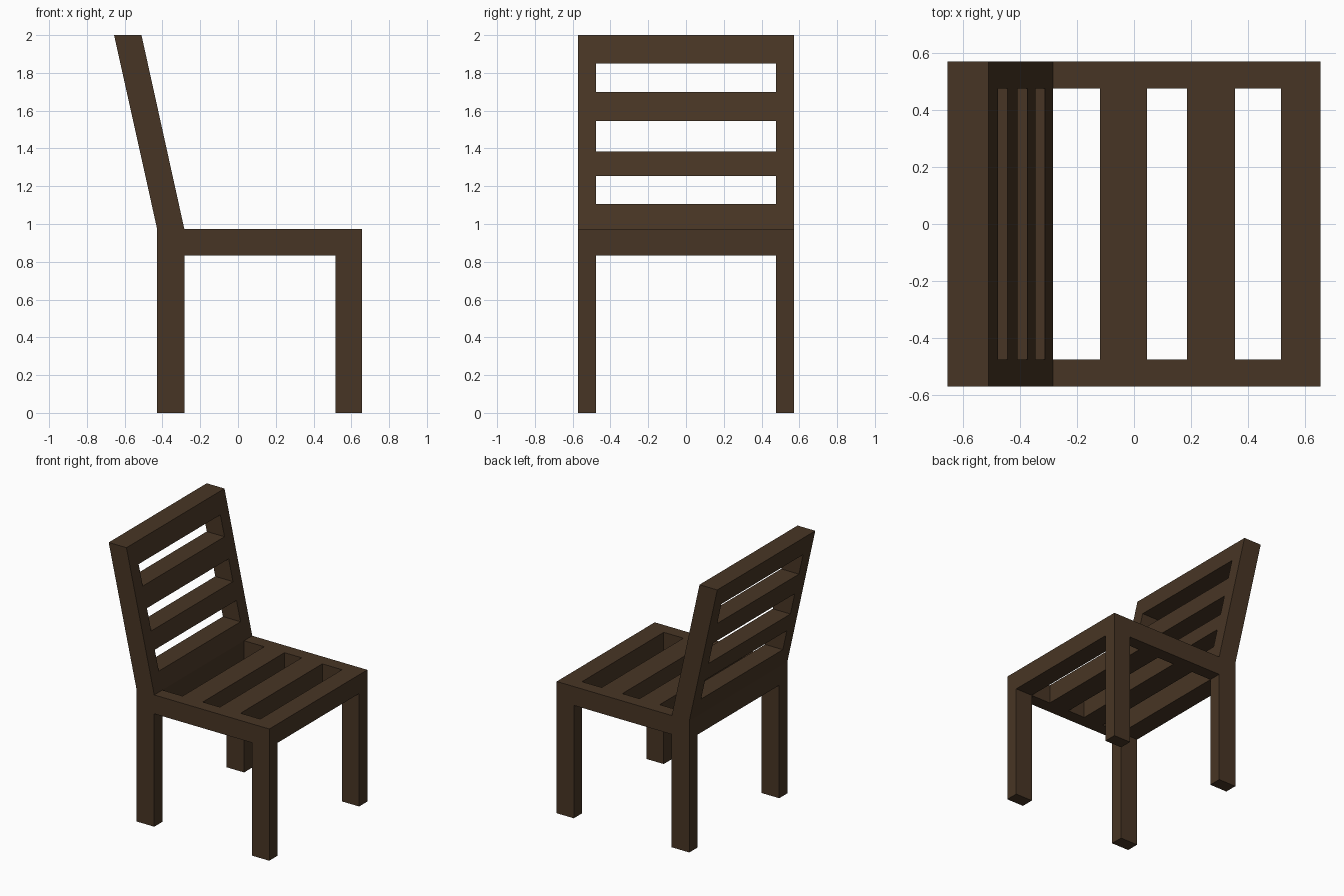
import bpy, bmesh

if "Cube" in bpy.data.objects:
    bpy.data.objects.remove(bpy.data.objects["Cube"])

# Key dimensions
OUT, INN = 0.572, 0.477            # outer and inner y of the side frames
SEAT_LO, SEAT_HI, TOP = 0.834, 0.973, 2.0
BACK, BACK_IN = -0.428, -0.284     # back leg x range
FRONT_IN, FRONT = 0.516, 0.656     # front leg x range
TOP_BACK, TOP_FRONT = -0.656, -0.511

wood = bpy.data.materials.new("dark brown wood")
wood.diffuse_color = (0.064, 0.036, 0.018, 1)
wood.use_nodes = True
wood.node_tree.nodes["Principled BSDF"].inputs["Base Color"].default_value = wood.diffuse_color


def prism(name, profile, y0, y1):
    """Extrude an x-z profile from y0 to y1."""
    bm = bmesh.new()
    face = bm.faces.new([bm.verts.new((x, y0, z)) for x, z in profile])
    ext = bmesh.ops.extrude_face_region(bm, geom=[face])
    moved = [v for v in ext["geom"] if isinstance(v, bmesh.types.BMVert)]
    bmesh.ops.translate(bm, verts=moved, vec=(0, y1 - y0, 0))
    bmesh.ops.recalc_face_normals(bm, faces=bm.faces)
    mesh = bpy.data.meshes.new(name)
    bm.to_mesh(mesh)
    bm.free()
    mesh.materials.append(wood)
    obj = bpy.data.objects.new(name, mesh)
    bpy.context.collection.objects.link(obj)
    return obj


def lean(z):
    """Back and front x of the leaning backrest at height z."""
    t = (z - SEAT_HI) / (TOP - SEAT_HI)
    return BACK + t * (TOP_BACK - BACK), BACK_IN + t * (TOP_FRONT - BACK_IN)


# Side frames: legs, seat rail and leaning back post in one profile
side = [(BACK, 0), (BACK_IN, 0), (BACK_IN, SEAT_LO), (FRONT_IN, SEAT_LO),
        (FRONT_IN, 0), (FRONT, 0), (FRONT, SEAT_HI), (BACK_IN, SEAT_HI),
        (TOP_FRONT, TOP), (TOP_BACK, TOP), (BACK, SEAT_HI)]
prism("right_side_frame", side, -OUT, -INN)
prism("left_side_frame", side, INN, OUT)

# Seat slats
for i, (a, b) in enumerate([(BACK, BACK_IN), (-0.119, 0.046),
                            (0.186, 0.355), (FRONT_IN, FRONT)]):
    prism(f"seat_slat_{i + 1}", [(a, SEAT_LO), (b, SEAT_LO), (b, SEAT_HI), (a, SEAT_HI)], -INN, INN)

# Backrest slats, sheared to follow the lean
for i, (lo, hi) in enumerate([(SEAT_HI, 1.105), (1.254, 1.385),
                              (1.544, 1.698), (1.851, TOP)]):
    (b0, f0), (b1, f1) = lean(lo), lean(hi)
    prism(f"backrest_slat_{i + 1}", [(b0, lo), (f0, lo), (f1, hi), (b1, hi)], -INN, INN)
